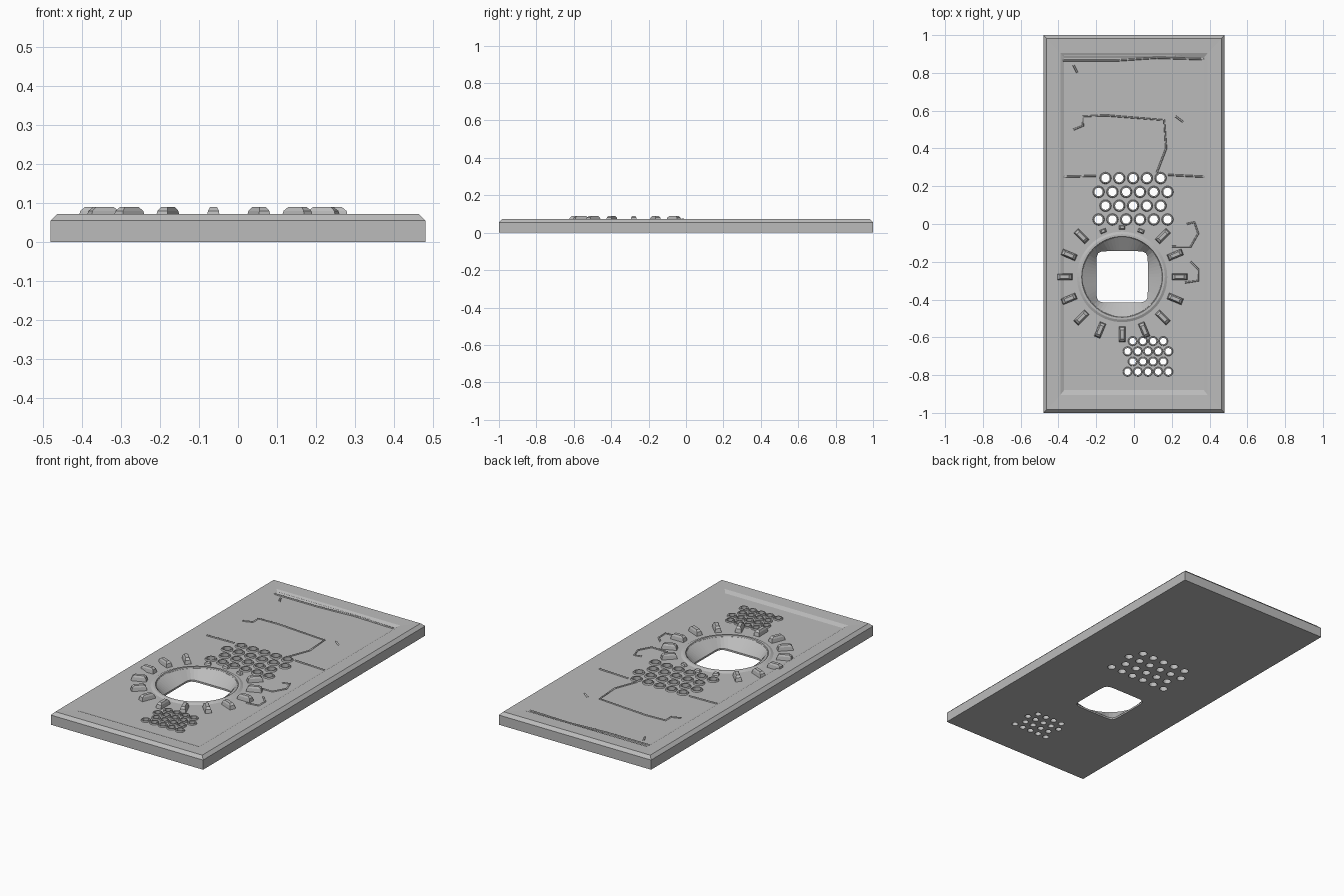
import bpy, bmesh, math
from math import cos, sin, pi, radians
from mathutils import Matrix, Vector

cube = bpy.data.objects.get("Cube")
if cube:
    bpy.data.objects.remove(cube)

grey = bpy.data.materials.new("plain grey")
grey.use_nodes = True
colour = (0.5, 0.5, 0.5, 1)
grey.diffuse_color = colour
grey.node_tree.nodes["Principled BSDF"].inputs["Base Color"].default_value = colour

FLOOR = 0.06
DIAL = Vector((-0.063, -0.28, 0))


def finish(bm, name):
    bmesh.ops.recalc_face_normals(bm, faces=bm.faces)
    mesh = bpy.data.meshes.new(name)
    bm.to_mesh(mesh)
    bm.free()
    mesh.materials.append(grey)
    obj = bpy.data.objects.new(name, mesh)
    bpy.context.collection.objects.link(obj)
    return obj


def loft(bm, rings, cap=True, closed=False):
    """Skin a list of equally long point rings."""
    loops = [[bm.verts.new(p) for p in ring] for ring in rings]
    pairs = list(zip(loops, loops[1:]))
    if closed:
        pairs.append((loops[-1], loops[0]))
    for a, b in pairs:
        for i in range(len(a)):
            j = (i + 1) % len(a)
            bm.faces.new((a[i], a[j], b[j], b[i]))
    if cap:
        bm.faces.new(loops[0])
        bm.faces.new(loops[-1])


def rect(x, y, z):
    return [(-x, -y, z), (x, -y, z), (x, y, z), (-x, y, z)]


def circle(centre, r, z, n):
    return [(centre[0] + r * cos(2 * pi * i / n), centre[1] + r * sin(2 * pi * i / n), z)
            for i in range(n)]


def soft_square(centre, half, z, n, power=9):
    points = []
    for i in range(n):
        c, s = cos(2 * pi * i / n), sin(2 * pi * i / n)
        r = half / (abs(c) ** power + abs(s) ** power) ** (1 / power)
        points.append((centre[0] + r * c, centre[1] + r * s, z))
    return points


def hole_grid(y_top, dy, x_mid, dx, short):
    """Four staggered rows, alternating short and long."""
    for row in range(4):
        n = short + row % 2
        for k in range(n):
            yield (x_mid + (k - (n - 1) / 2) * dx, y_top - row * dy)


holes = [(p, 0.022) for p in hole_grid(0.243, 0.073, -0.005, 0.073, 5)]
holes += [(p, 0.017) for p in hole_grid(-0.62, 0.054, 0.074, 0.054, 4)]

# Panel with bevelled outer edge and sunken field
bm = bmesh.new()
loft(bm, [rect(0.48, 1, 0), rect(0.48, 1, 0.055), rect(0.463, 0.983, 0.072),
          rect(0.39, 0.905, 0.07), rect(0.37, 0.88, FLOOR)])
panel = finish(bm, "panel")

# Cutter for the round-to-square opening and the small holes
bm = bmesh.new()
loft(bm, [soft_square(DIAL, 0.136, -0.02, 64), soft_square(DIAL, 0.136, 0.01, 64),
          circle(DIAL, 0.21, FLOOR, 64), circle(DIAL, 0.21, 0.1, 64)])
for p, r in holes:
    loft(bm, [circle(p, r, -0.02, 16), circle(p, r, 0.1, 16)])
cutter = finish(bm, "opening_cutter")
cutter.hide_render = True
cutter.hide_viewport = True
cutter.display_type = 'WIRE'
cut = panel.modifiers.new("openings", 'BOOLEAN')
cut.operation = 'DIFFERENCE'
cut.solver = 'EXACT'
cut.object = cutter

# Low collars round the small holes
bm = bmesh.new()
for p, r in holes:
    loft(bm, [circle(p, r, FLOOR - 0.01, 16), circle(p, r, FLOOR + 0.007, 16),
              circle(p, r + 0.006, FLOOR + 0.007, 16),
              circle(p, r * 1.65, FLOOR - 0.01, 16)], cap=False, closed=True)
finish(bm, "hole_collars")

# Lip round the dial opening
bm = bmesh.new()
loft(bm, [circle(DIAL, r, z, 64) for r, z in
          ((0.21, FLOOR - 0.003), (0.214, 0.067), (0.226, 0.067), (0.245, FLOOR - 0.003))],
     cap=False, closed=True)
finish(bm, "dial_lip")

# Tick marks radiating from the dial
bm = bmesh.new()
for i in range(16):
    a = i * 22.5
    upper = 60 < a < 120
    r0, r1 = (0.25, 0.275) if upper else (0.262, 0.347)
    top = 0.075 if upper else 0.09
    place = Matrix.Translation(DIAL) @ Matrix.Rotation(radians(a), 4, 'Z')

    def slab(inset, w, z):
        return [place @ Vector(p) for p in ((r0 + inset, -w, z), (r1 - inset, -w, z),
                                            (r1 - inset, w, z), (r0 + inset, w, z))]
    loft(bm, [slab(0, 0.018, FLOOR - 0.005), slab(0.006, 0.014, 0.08 if not upper else 0.07),
              slab(0.018, 0.009, top)])
finish(bm, "dial_ticks")

# Faint worn ridges across the field
ridges = [
    [(-0.38, 0.865), (-0.1, 0.865), (0.12, 0.88), (0.37, 0.872)],
    [(-0.37, 0.89), (0.2, 0.89), (0.37, 0.9)],
    [(-0.32, 0.84), (-0.3, 0.8)],
    [(-0.32, 0.5), (-0.27, 0.52), (-0.27, 0.57), (-0.15, 0.575), (0.16, 0.55),
     (0.17, 0.4), (0.12, 0.27)],
    [(-0.37, 0.25), (-0.2, 0.255)],
    [(0.18, 0.26), (0.37, 0.25)],
    [(0.22, 0.57), (0.26, 0.54)],
    [(0.2, -0.12), (0.3, -0.12), (0.34, -0.05), (0.32, 0.01), (0.28, 0)],
    [(0.3, -0.2), (0.34, -0.24), (0.34, -0.3), (0.27, -0.31)],
]
curve = bpy.data.curves.new("worn_ridges", 'CURVE')
curve.dimensions = '3D'
curve.bevel_depth = 0.005
curve.bevel_resolution = 1
for path in ridges:
    spline = curve.splines.new('POLY')
    spline.points.add(len(path) - 1)
    for point, (x, y) in zip(spline.points, path):
        point.co = (x, y, FLOOR, 1)
curve.materials.append(grey)
bpy.context.collection.objects.link(bpy.data.objects.new("worn_ridges", curve))
